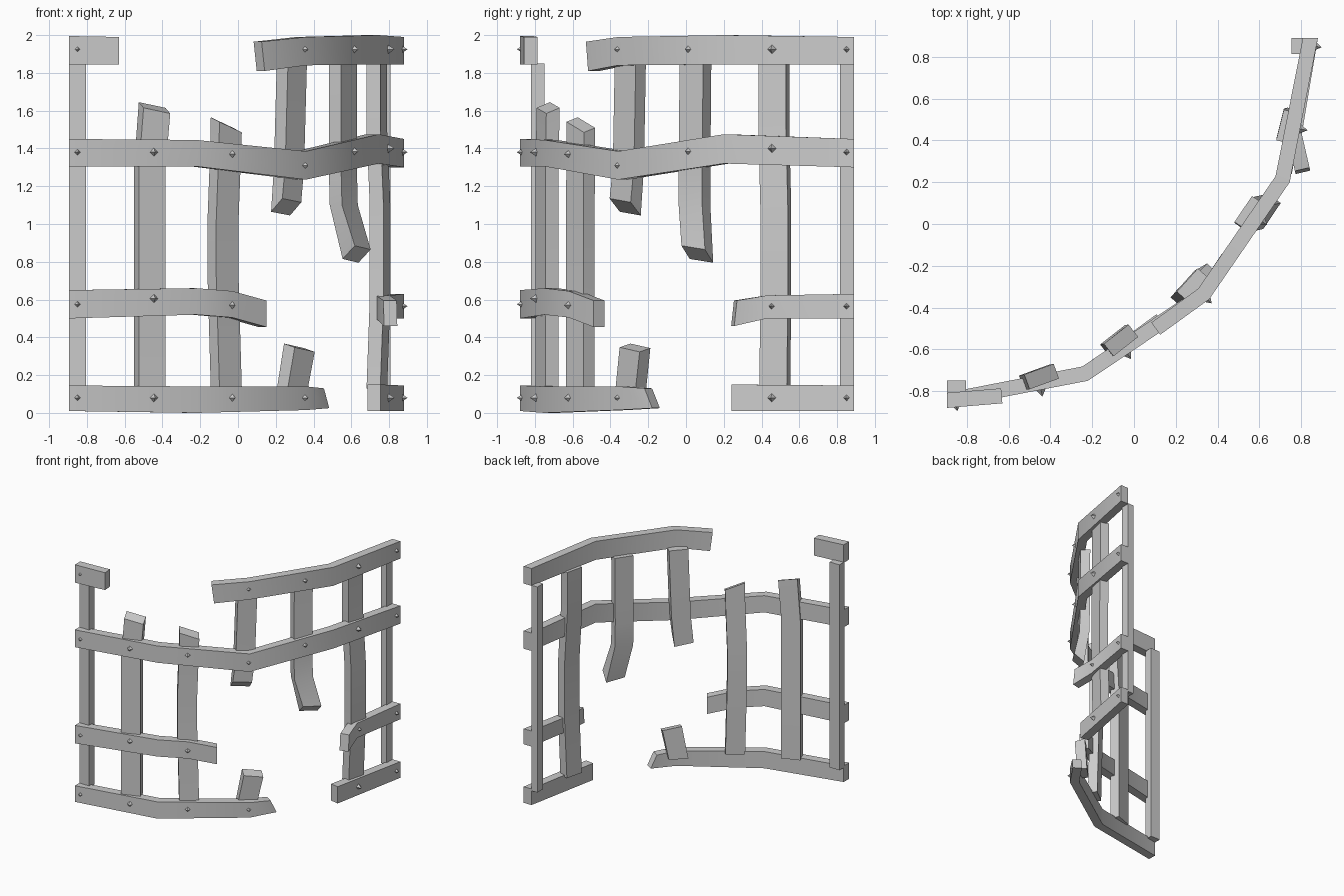
import bpy, bmesh, math
from mathutils import Vector

cube = bpy.data.objects.get("Cube")
if cube:
    bpy.data.objects.remove(cube, do_unlink=True)

# One plain grey for the whole fence
grey = bpy.data.materials.new("weathered_grey")
grey.use_nodes = True
grey.diffuse_color = (0.6, 0.6, 0.6, 1)
grey.node_tree.nodes["Principled BSDF"].inputs["Base Color"].default_value = (0.6, 0.6, 0.6, 1)


def loft(name, rings):
    """Skin a row of four-cornered rings into a closed beam."""
    bm = bmesh.new()
    rows = [[bm.verts.new(p) for p in ring] for ring in rings]
    for a, b in zip(rows, rows[1:]):
        for i in range(4):
            j = (i + 1) % 4
            bm.faces.new((a[i], a[j], b[j], b[i]))
    bm.faces.new(rows[0])
    bm.faces.new(rows[-1])
    bmesh.ops.recalc_face_normals(bm, faces=bm.faces)
    mesh = bpy.data.meshes.new(name)
    bm.to_mesh(mesh)
    bm.free()
    mesh.materials.append(grey)
    obj = bpy.data.objects.new(name, mesh)
    bpy.context.collection.objects.link(obj)
    bpy.ops.object.select_all(action='DESELECT')
    obj.select_set(True)
    bpy.context.view_layer.objects.active = obj
    bpy.ops.object.shade_smooth_by_angle(angle=math.radians(32))
    return obj


def rail(name, points, skew_start=0, skew_end=0, thick=0.072):
    """Horizontal plank: points are (x, y, bottom, top) along its outer face."""
    flat = [Vector(p[:2]) for p in points]
    last = len(points) - 1
    rings = []
    for i, (x, y, low, high) in enumerate(points):
        along = [(b - a).normalized() for a, b in zip(flat, flat[1:])][max(i - 1, 0):i + 1]
        t = sum(along, Vector((0, 0))).normalized()
        inward = Vector((-t.y, t.x)) * thick / t.dot(along[0])
        if x == LEFT[0]:
            inward = Vector((0, thick))      # plumb cut at the left post
        if y == RIGHT[1]:
            inward = Vector((-thick, 0))     # plumb cut at the right post
        shift = t * (skew_start if i == 0 else skew_end if i == last else 0)
        o, n = flat[i], flat[i] + inward
        rings.append([(*(o + shift), low), (*(n + shift), low), (*n, high), (*o, high)])
    loft(name, rings)


def bar(name, points, angle, width=0.15, thick=0.075, cut_low=(0, 0), cut_high=(0, 0)):
    """Upright bar through centre points; cuts slope its ends across width and thickness."""
    a = math.radians(angle)
    u = Vector((math.cos(a), math.sin(a), 0)) * width / 2
    v = Vector((-math.sin(a), math.cos(a), 0)) * thick / 2
    rings = []
    for i, p in enumerate(points):
        cut = cut_low if i == 0 else cut_high if i == len(points) - 1 else (0, 0)
        rings.append([Vector(p) + u * s + v * r + Vector((0, 0, s * cut[0] + r * cut[1]))
                      for s, r in ((-1, -1), (1, -1), (1, 1), (-1, 1))])
    loft(name, rings)


# Bend points of the curved fence line
LEFT, BEND_A, BEND_B, BEND_C, RIGHT = (
    (-.895, -.88), (-.22, -.75), (.36, -.36), (.745, .2), (.88, .89))

# Rails
rail("top_rail_left", [(*LEFT, 1.845, 1.995), (-.63, -.858, 1.845, 1.99)])
rail("top_rail_right", [(.125, -.53, 1.81, 1.965), (*BEND_B, 1.84, 1.99),
                        (*BEND_C, 1.845, 2), (*RIGHT, 1.845, 1.99)], skew_start=.02)
rail("middle_rail", [(*LEFT, 1.305, 1.45), (*BEND_A, 1.305, 1.445), (*BEND_B, 1.235, 1.385),
                     (*BEND_C, 1.32, 1.475), (*RIGHT, 1.3, 1.45)])
rail("lower_rail_left", [(*LEFT, .5, .65), (*BEND_A, .52, .66),
                         (-.03, -.622, .505, .645), (.15, -.49, .455, .595)])
rail("lower_rail_right", [(.84, .27, .46, .595), (.803, .43, .5, .622), (*RIGHT, .5, .63)],
     skew_start=-.015)
rail("bottom_rail_left", [(*LEFT, .01, .145), (*BEND_A, 0, .14), (*BEND_B, .015, .14),
                          (.455, -.22, .025, .13)], skew_end=.05)
rail("bottom_rail_right", [(.755, .24, .01, .15), (*RIGHT, .01, .145)])

# End posts
bar("left_post", [(-.85, -.785, .13), (-.85, -.785, 1.85)], 0, .09, .07)
bar("right_post", [(.78, .852, .13), (.78, .852, 1.85)], 90, .076, .055)

# Upright bars, whole and broken
bar("bar_left_outer", [(-.467, -.735, .13), (-.467, -.735, 1.3), (-.442, -.73, 1.615)], 20,
    cut_high=(-.015, .015))
bar("bar_left_inner", [(-.062, -.56, .13), (-.08, -.56, .75), (-.08, -.56, 1),
                       (-.065, -.557, 1.4), (-.062, -.557, 1.525)], 38, cut_high=(-.028, .012))
bar("hanging_bar_short", [(.255, -.322, 1.09), (.27, -.305, 1.3), (.285, -.295, 1.85)], 48,
    thick=.08, cut_low=(-.01, -.035))
bar("hanging_bar_bent", [(.628, .06, .84), (.56, .045, 1.1), (.555, .045, 1.3),
                         (.555, .05, 1.85)], 56, thick=.078, cut_low=(-.01, -.035))
bar("bar_right", [(.735, .47, .13), (.752, .475, .6), (.752, .475, 1.1),
                  (.735, .465, 1.5), (.735, .465, 1.85)], 76)
bar("bottom_stub", [(.283, -.295, .1), (.325, -.27, .345)], 45, thick=.08,
    cut_high=(-.012, .01))

# Nails: position and facing along the fence, with size
spots = [(-.85, -.871, 11, .018), (-.445, -.793, 11, .025), (-.03, -.622, 34, .022),
         (.355, -.363, 45, .018), (.615, .011, 55, .021), (.795, .455, 79, .026),
         (.872, .85, 79, .019)]
heights = {
    "top": {0: 1.925, 3: 1.925, 4: 1.925, 5: 1.925, 6: 1.925},
    "middle": {0: 1.38, 1: 1.38, 2: 1.37, 3: 1.31, 4: 1.385, 5: 1.4, 6: 1.38},
    "lower": {0: .575, 1: .605, 2: .57, 5: .565, 6: .565},
    "bottom": {0: .08, 1: .08, 2: .08, 3: .08, 5: .08, 6: .08},
}
for row, nails in heights.items():
    for i, z in nails.items():
        x, y, angle, r = spots[i]
        a = math.radians(angle)
        out = Vector((math.sin(a), -math.cos(a), 0))
        bpy.ops.mesh.primitive_cone_add(
            vertices=4, radius1=r, radius2=0, depth=r * 1.5,
            location=Vector((x, y, z)) + out * r * .6,
            rotation=out.to_track_quat('Z', 'Y').to_euler())
        nail = bpy.context.object
        nail.name = f"{row}_nail_{i + 1}"
        nail.data.materials.append(grey)
